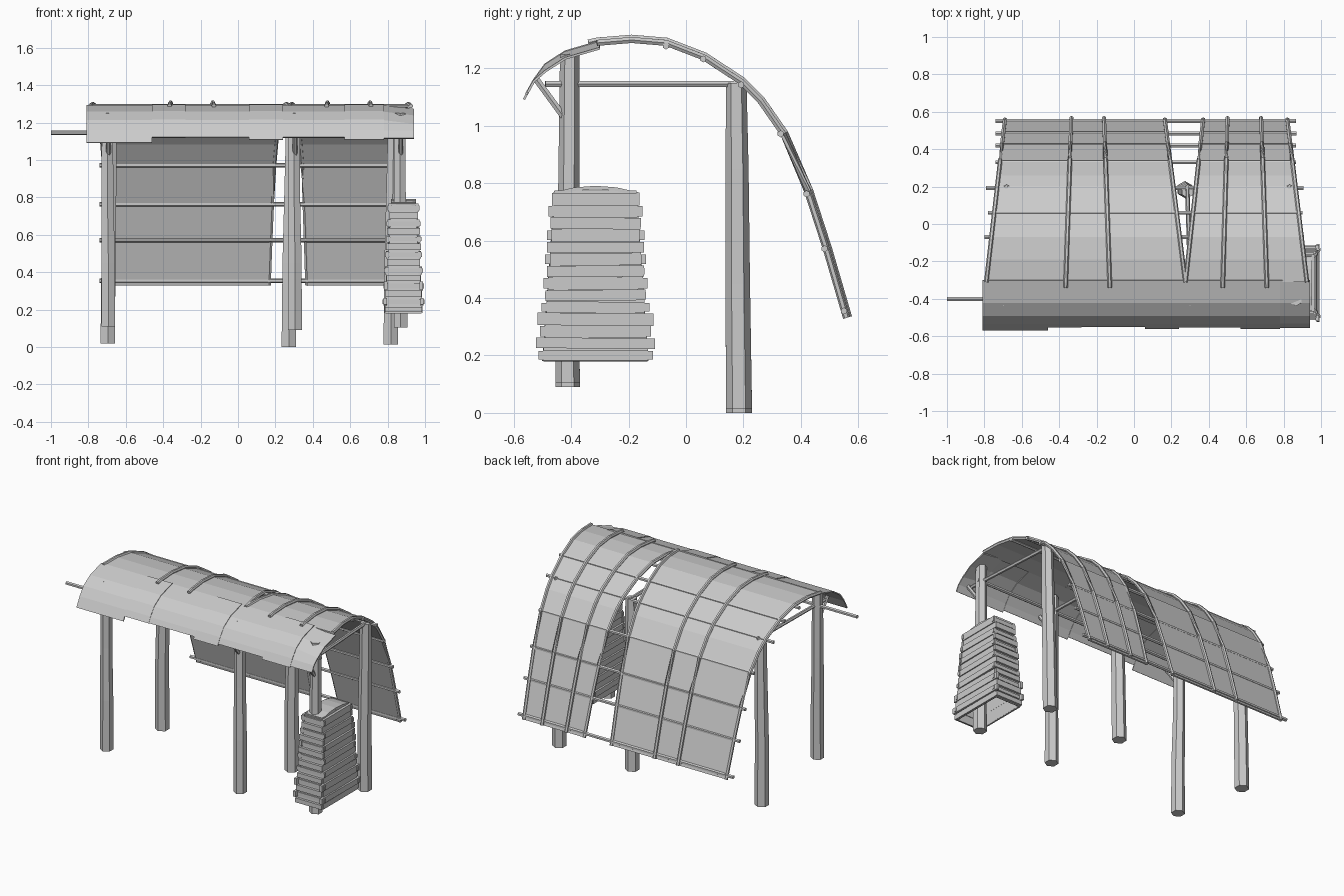
import bpy, bmesh, math, random
from mathutils import Vector

random.seed(4)
cube = bpy.data.objects.get("Cube")
if cube:
    bpy.data.objects.remove(cube, do_unlink=True)

wood = bpy.data.materials.new("weathered grey")
wood.use_nodes = True
GREY = (0.6, 0.6, 0.6, 1)
wood.diffuse_color = GREY
wood.node_tree.nodes["Principled BSDF"].inputs["Base Color"].default_value = GREY


def finish(name, bm):
    bmesh.ops.recalc_face_normals(bm, faces=bm.faces)
    mesh = bpy.data.meshes.new(name)
    bm.to_mesh(mesh)
    bm.free()
    mesh.materials.append(wood)
    ob = bpy.data.objects.new(name, mesh)
    bpy.context.collection.objects.link(ob)
    return ob


def pole(name, points, radii, sides=6):
    """Faceted tube through points, one radius per point."""
    bm = bmesh.new()
    pts = [Vector(p) for p in points]
    rings = []
    for i, p in enumerate(pts):
        d = (pts[min(i + 1, len(pts) - 1)] - pts[max(i - 1, 0)]).normalized()
        ref = Vector((0, 1, 0)) if abs(d.y) < 0.5 and abs(d.z) > 0.9 else Vector((1, 0, 0))
        if abs(d.x) > 0.9:
            ref = Vector((0, 0, 1))
        u = d.cross(ref).normalized()
        v = d.cross(u)
        angles = [math.tau * (k + 0.5) / sides for k in range(sides)]
        rings.append([bm.verts.new(p + (u * math.cos(a) + v * math.sin(a)) * radii[i])
                      for a in angles])
    for a, b in zip(rings, rings[1:]):
        for k in range(sides):
            n = (k + 1) % sides
            bm.faces.new((a[k], a[n], b[n], b[k]))
    bm.faces.new(rings[0])
    bm.faces.new(rings[-1])
    return finish(name, bm)


def rod(name, a, b, r=0.012):
    return pole(name, (a, b), (r, r))


def sheet(name, rows, thickness=0.01):
    """Thin skin through rows of points."""
    bm = bmesh.new()
    grid = [[bm.verts.new(p) for p in row] for row in rows]
    for a, b in zip(grid, grid[1:]):
        for k in range(len(a) - 1):
            bm.faces.new((a[k], a[k + 1], b[k + 1], b[k]))
    ob = finish(name, bm)
    mod = ob.modifiers.new("thickness", "SOLIDIFY")
    mod.thickness = thickness
    mod.offset = 0
    return ob


def box(name, center, size, tilt=0):
    bm = bmesh.new()
    bmesh.ops.create_cube(bm, size=1)
    for v in bm.verts:
        v.co = Vector([v.co[i] * size[i] for i in range(3)])
    ob = finish(name, bm)
    ob.location = center
    ob.rotation_euler.x = tilt
    return ob


# Arched roof section, from the back eave over the crown
ARCH = [(.555, .33), (.485, .57), (.42, .77), (.335, .97), (.255, 1.085), (.19, 1.15),
        (.06, 1.235), (-.07, 1.285), (-.19, 1.295), (-.31, 1.285)]


def lean(ends, y):
    """Sideways position along a roof line that fans out to the front."""
    return ends[0] + (ends[1] - ends[0]) * (.555 - y) / .865


LEFT_EDGE, RIGHT_EDGE = (-.69, -.79), (.82, .925)
GAP_A, GAP_B = (.165, .275), (.37, .275)
BATTENS = [LEFT_EDGE, (-.335, -.365), (-.16, -.13), GAP_A,
           GAP_B, (.5, .475), (.68, .71), RIGHT_EDGE]

# Roof coverings with a wedge gap between them
for side, lines in (("right", BATTENS[:4]), ("left", BATTENS[4:])):
    sheet("roof_sheet_" + side, [[(lean(l, y), y, z) for l in lines] for y, z in ARCH])

# Curved battens on top of the covering
for i, line in enumerate(BATTENS):
    inner = i in (1, 2, 5, 6)
    pts = []
    for j, (y, z) in enumerate(ARCH):
        y0, z0 = ARCH[max(j - 1, 0)]
        y1, z1 = ARCH[min(j + 1, len(ARCH) - 1)]
        n = Vector((0, z1 - z0, y0 - y1)).normalized()
        pts.append(Vector((lean(line, y), y, z)) + n * (.012 if inner else .004))
    if inner:
        pts.append((lean(line, -.34), -.34, 1.29))
    pole("roof_batten", pts, [.012] * len(pts))

# Cross rods
for y, z, x0, x1 in ((.55, .355, -.74, .865), (.483, .572, -.74, .87),
                     (.42, .763, -.74, .865), (.33, .972, -.74, .865),
                     (.192, 1.143, -.79, .905), (.06, 1.233, -.78, .9),
                     (-.07, 1.278, -.8, .91)):
    rod("roof_cross_rod", (x0, y, z), (x1, y, z))

# Front flap of overlapping boards with uneven lower edges
FLAP = [(-.3, 1.29), (-.42, 1.255), (-.49, 1.21), (-.53, 1.155)]
steps = [(-.81, 1.092), (-.46, 1.117), (-.28, 1.122), (.06, 1.105),
         (.24, 1.12), (.57, 1.105), (.78, 1.115), (.94, 1.115)]
for i, ((x0, low), (x1, _)) in enumerate(zip(steps, steps[1:])):
    lift = .004 * (i % 2)
    prof = FLAP + [(-.53 - (1.155 - low) * .55, low)]
    drop = .02 if i == len(steps) - 2 else 0
    sheet("front_flap_board", [[(x0, y, z + lift),
                                (x1, y, z + lift - (drop if z > 1.2 else 0))]
                               for y, z in prof], .008)

# Posts, tie beams and flap braces
for x_front, x_back, foot in ((-.693, -.693, .02), (.305, .275, 0), (.87, .82, .015)):
    pole("front_post", [(x_front, -.412, foot + .09), (x_front, -.412, .45),
                        (x_front - .005, -.408, .8), (x_front - .005, -.405, 1.25)],
         (.042, .041, .037, .034))
    pole("back_post", [(x_back - .003, .185, foot), (x_back, .18, .45),
                       (x_back + .008, .178, .85), (x_back + .012, .175, 1.15)],
         (.045, .043, .04, .036))
    x = (x_front + x_back) / 2
    rod("tie_beam", (x_front, -.49, 1.145), (x_back + .01, .2, 1.145))
    rod("flap_brace", (x_front, -.52, 1.16), (x_front, -.425, 1.03), .013)
rod("long_beam", (-1, -.4, 1.145), (.9, -.4, 1.145))

# Tapered plank crate around the front left post
CX, CY, LOW, TOP = .885, -.315, .18, .785


def crate_half(z):
    t = (z - LOW) / (TOP - LOW)
    return .098 - .032 * t, .188 - .043 * t


corners = ((-1, -1), (1, -1), (1, 1), (-1, 1), (-1, -1))
rows = []
for z in (LOW, TOP - .01):
    hx, hy = crate_half(z)
    rows.append([(CX + a * (hx - .006), CY + b * (hy - .006), z) for a, b in corners])
sheet("crate_wall", rows, .008)

# Slightly domed lid
hx, hy = crate_half(TOP)
sheet("crate_lid", [[(CX + s * hx, CY + t * hy, TOP - .022 * t * t) for s in (-1, 1)]
                    for t in (-1, -.5, 0, .5, 1)], .012)

# Alternating long and short planks with protruding ends
LAYERS = 14
height = (TOP - LOW - .02) / LAYERS
for i in range(LAYERS):
    z = LOW + height * (i + .5)
    hx, hy = crate_half(z)
    proud = .024 if i in (1, 3, 8, 10) else random.uniform(.002, .01)
    tall = height * random.uniform(.85, 1.1)
    tilt = random.uniform(-.012, .012)
    for s in (-1, 1):
        if i % 2:
            box("crate_long_plank", (CX + s * (hx + .004), CY, z),
                (.018, 2 * (hy + proud), tall), tilt)
            box("crate_end_plank", (CX, CY + s * (hy - .004), z),
                (2 * (hx + .018), .016, tall * .6))
        else:
            box("crate_long_plank", (CX + s * (hx - .002), CY, z),
                (.014, 2 * (hy - .004), tall), tilt)
            box("crate_end_plank", (CX, CY + s * (hy + .004), z),
                (2 * (hx + proud * .6), .018, tall * .8))
